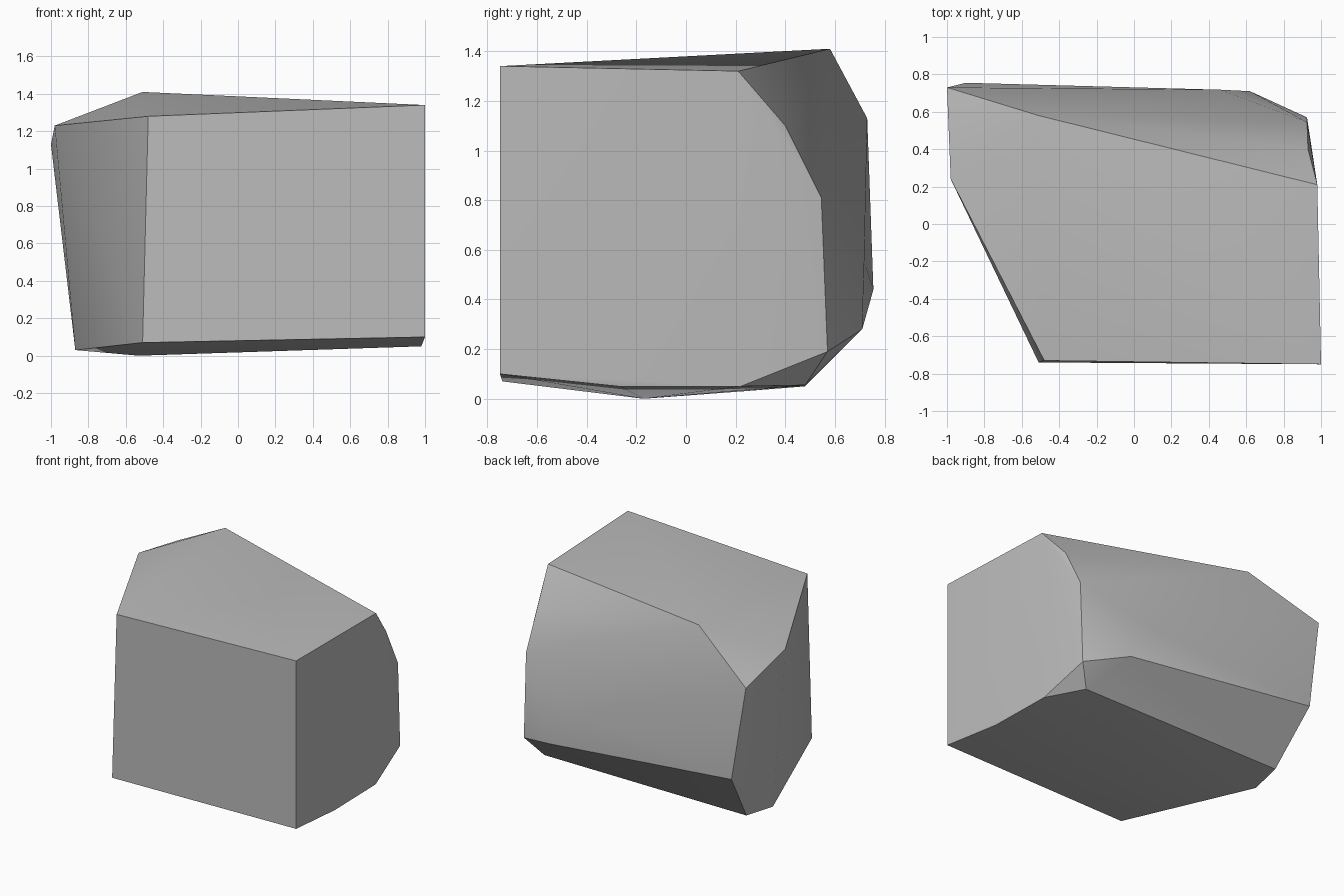
import bpy, bmesh
from math import radians

cube = bpy.data.objects.get("Cube")
if cube:
    bpy.data.objects.remove(cube, do_unlink=True)

# Stone colour
stone = bpy.data.materials.new("stone_grey")
stone.use_nodes = True
GREY = (0.5, 0.5, 0.5, 1)
stone.diffuse_color = GREY
stone.node_tree.nodes["Principled BSDF"].inputs["Base Color"].default_value = GREY

# Corners of the boulder, grouped by the side they bound
front = [(1, -.75, 1.34), (1, -.75, .10), (-.51, -.74, .07), (-.48, -.73, 1.28)]
top = [(.98, .21, 1.32), (-.51, .58, 1.41), (-.98, .24, 1.23), (-1, .73, 1.13)]
side = [(.93, .40, 1.10), (.925, .545, .81), (.925, .57, .19), (.97, .22, .05), (.98, -.27, .05)]
back = [(.62, .71, .28), (.46, .718, .55), (-.9, .755, .44)]
base = [(.82, .48, .055), (-.83, .48, .05), (-.87, .23, .03), (-.53, -.17, 0)]

# Boulder: the tight skin around its corners
bm = bmesh.new()
for corner in front + top + side + back + base:
    bm.verts.new(corner)
bmesh.ops.convex_hull(bm, input=bm.verts[:])
bmesh.ops.delete(bm, geom=[v for v in bm.verts if not v.link_faces], context="VERTS")
bmesh.ops.recalc_face_normals(bm, faces=bm.faces[:])
mesh = bpy.data.meshes.new("boulder")
bm.to_mesh(mesh)
bm.free()
mesh.materials.append(stone)
boulder = bpy.data.objects.new("boulder", mesh)
bpy.context.collection.objects.link(boulder)

# Soft facets with crisp main edges
bpy.ops.object.select_all(action="DESELECT")
boulder.select_set(True)
bpy.context.view_layer.objects.active = boulder
bpy.ops.object.shade_smooth_by_angle(angle=radians(32))
